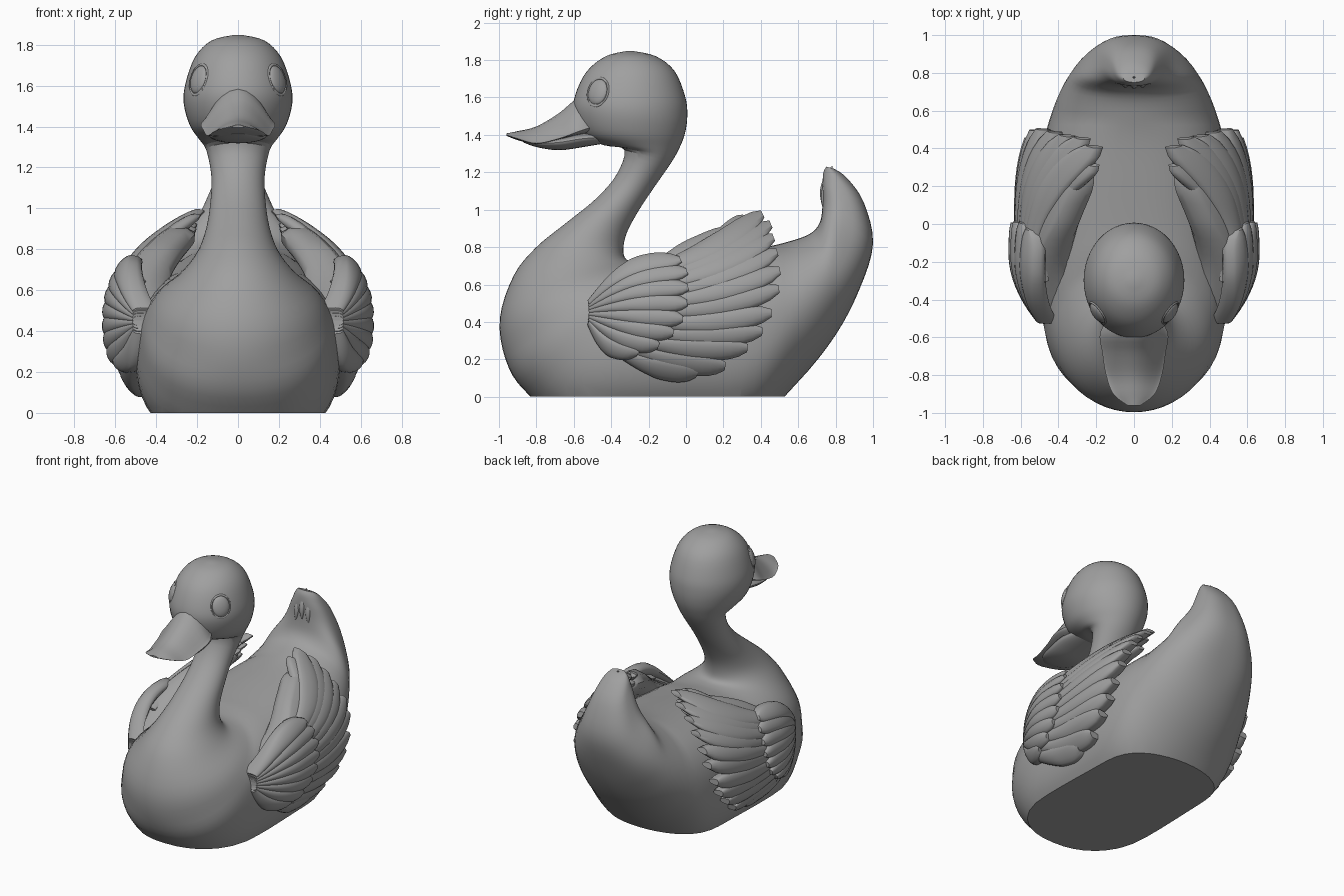
import bpy, bmesh, math
from mathutils import Vector

cube = bpy.data.objects.get("Cube")
if cube:
    bpy.data.objects.remove(cube)

grey = bpy.data.materials.new("plain grey")
grey.use_nodes = True
grey.diffuse_color = (0.35, 0.35, 0.35, 1)
grey.node_tree.nodes["Principled BSDF"].inputs["Base Color"].default_value = grey.diffuse_color


def finish(name, bm, sharp=50):
    bmesh.ops.recalc_face_normals(bm, faces=bm.faces)
    mesh = bpy.data.meshes.new(name)
    bm.to_mesh(mesh)
    bm.free()
    mesh.materials.append(grey)
    mesh.shade_smooth()
    mesh.set_sharp_from_angle(angle=math.radians(sharp))
    obj = bpy.data.objects.new(name, mesh)
    bpy.context.collection.objects.link(obj)


def loft(rings):
    """Skin a list of closed rings and cap both ends."""
    bm = bmesh.new()
    loops = [[bm.verts.new(p) for p in ring] for ring in rings]
    for a, b in zip(loops, loops[1:]):
        for i in range(len(a)):
            j = (i + 1) % len(a)
            bm.faces.new((a[i], a[j], b[j], b[i]))
    bm.faces.new(loops[0])
    bm.faces.new(loops[-1])
    return bm


def smooth_rows(rows, steps):
    """Catmull-Rom interpolation through rows of numbers."""
    rows = [Vector(r) for r in rows]
    out = []
    for i in range(len(rows) - 1):
        p0, p1 = rows[max(i - 1, 0)], rows[i]
        p2, p3 = rows[i + 1], rows[min(i + 2, len(rows) - 1)]
        for k in range(steps):
            t = k / steps
            out.append(p1 + (p2 - p0) * (t / 2)
                       + (p0 * 2 - p1 * 5 + p2 * 4 - p3) * (t * t / 2)
                       + (p1 * 3 - p0 - p2 * 3 + p3) * (t ** 3 / 2))
    return out + [rows[-1]]


def power(v, e):
    return math.copysign(abs(v) ** e, v)


def ramp(v, low, high):
    return min(1, max(0, (v - low) / (high - low)))


def angles(n):
    return [2 * math.pi * i / n for i in range(n)]


# Head, neck, body and tail: front/under point, back/upper point, half width
sections = [
    (-.32, 1.848, -.28, 1.848, .02), (-.43, 1.82, -.16, 1.82, .13),
    (-.53, 1.74, -.06, 1.74, .21), (-.59, 1.62, -.003, 1.6, .257),
    (-.6, 1.52, .007, 1.5, .265), (-.55, 1.4, -.005, 1.41, .235),
    (-.44, 1.345, -.035, 1.33, .19), (-.33, 1.32, -.08, 1.25, .155),
    (-.37, 1.19, -.17, 1.12, .13), (-.48, 1.06, -.25, 1.0, .135),
    (-.64, .93, -.315, .88, .155), (-.8, .8, -.335, .79, .195),
    (-.92, .65, -.32, .735, .27), (-.995, .42, -.26, .72, .385),
    (-.965, .2, -.18, .725, .45), (-.86, .03, -.1, .735, .48),
    (-.6, -.15, 0, .745, .5), (0, -.16, .2, .77, .5),
    (.35, -.14, .42, .8, .485), (.6, .08, .55, .83, .44),
    (.8, .33, .66, .87, .375), (.93, .58, .715, .93, .3),
    (1.0, .82, .73, 1.03, .2), (.95, 1.04, .73, 1.14, .13),
    (.86, 1.17, .735, 1.2, .09), (.79, 1.22, .75, 1.23, .055)]
rings = []
for ya, za, yb, zb, w in smooth_rows(sections, 4):
    front, back = Vector((0, ya, za)), Vector((0, yb, zb))
    mid, half = (front + back) / 2, (front - back) / 2
    e = 2 / (2 + .5 * max(ramp(w, .44, .5), ramp(ya, .85, .95)))
    rings.append([mid + half * power(math.cos(a), e)
                  + Vector((w * power(math.sin(a), e), 0, 0)) for a in angles(48)])
bm = loft(rings)
cut = bmesh.ops.bisect_plane(bm, geom=bm.verts[:] + bm.edges[:] + bm.faces[:],
                             plane_co=(0, 0, 0), plane_no=(0, 0, 1), clear_inner=True)
rim = [g for g in cut["geom_cut"] if isinstance(g, bmesh.types.BMEdge)]
bmesh.ops.edgeloop_fill(bm, edges=rim)
finish("body", bm, 25)


# Bill: y, half width, top, side and bottom heights
def bill(name, rows, peak):
    rings = []
    for y, w, top, side, low in smooth_rows(rows, 4):
        ring = []
        for a in angles(28):
            s = math.sin(a)
            z = side + (top - side) * s ** peak if s > 0 else side + (side - low) * s
            ring.append((w * math.cos(a), y, z))
        rings.append(ring)
    finish(name, loft(rings), 40)


bill("upper_bill", [(-.45, .1, 1.6, 1.46, 1.42), (-.57, .178, 1.6, 1.42, 1.4),
                    (-.68, .168, 1.515, 1.38, 1.375), (-.8, .148, 1.445, 1.355, 1.35),
                    (-.9, .11, 1.42, 1.38, 1.372), (-.96, .035, 1.408, 1.4, 1.395)], 2.6)
bill("lower_bill", [(-.4, .1, 1.42, 1.39, 1.36), (-.55, .15, 1.41, 1.38, 1.335),
                    (-.68, .145, 1.385, 1.36, 1.318), (-.8, .115, 1.375, 1.355, 1.335),
                    (-.87, .05, 1.375, 1.37, 1.36)], 1)


# Eyes: flattened ball inside a thin lid ring
def eye(side, label):
    out = Vector((side * .8, -.58, .26)).normalized()
    centre = Vector((side * .19, -.47, 1.628))
    across = out.cross(Vector((0, 0, 1))).normalized()
    up = across.cross(out)

    def place(r, a, h):
        return centre + across * (r * .92 * math.cos(a)) + up * (r * 1.08 * math.sin(a)) + out * h

    ball = [[place(.066 * math.cos(t), a, .026 * math.sin(t)) for a in angles(28)]
            for t in [math.pi * (i / 16 - .5) * .98 for i in range(17)]]
    finish(label + "_eye", loft(ball))
    lid = [[place(.071 + .007 * math.cos(t), a, .008 * math.sin(t)) for a in angles(28)]
           for t in angles(8)]
    finish(label + "_eyelid", loft(lid + lid[:1]))


eye(1, "left")
eye(-1, "right")


# Wings: feathers draped over a curved shell
def shell(y, z):
    u = abs(z - .45) / (.68 if z > .45 else .75)
    x = .62 * (1 - u ** 2.3)
    return x - 1.1 * max(0, -.15 - y) ** 2 - .35 * max(0, y - .1) ** 2


def feather(name, side, root, tip, width, bow, lift, depth):
    root, tip = Vector(root), Vector(tip)
    along = tip - root
    normal = Vector((-along.y, along.x)).normalized()
    rings = []
    for i in range(17):
        t = i / 16 * .985
        round_tip = math.sqrt(1 - max(0, (t - .75) / .25) ** 2)
        w = width * min(1, .3 + 1.2 * t) * round_tip
        c = root + along * t + normal * (bow * math.sin(math.pi * t))
        ring = []
        for a in angles(14):
            p = c + normal * (w * math.cos(a))
            s = math.sin(a)
            x = shell(*p) + lift + s * (.028 if s > 0 else depth) * (.4 + .6 * round_tip)
            ring.append((side * x, p.x, p.y))
        rings.append(ring)
    finish(name, loft(rings))


flight_tips = [(.42, .985), (.465, .93), (.48, .86), (.5, .78), (.515, .68), (.51, .58),
               (.47, .45), (.42, .35), (.34, .26), (.22, .16), (.07, .125)]
covert_tips = [(-.02, .735), (.015, .67), (.02, .585), (.015, .5),
               (-.01, .415), (-.06, .34), (-.14, .27), (-.25, .23)]
inner_tips = [(.32, .965), (.4, .92), (.34, .9), (.38, .85)]
for side, label in ((1, "left"), (-1, "right")):
    feather(label + "_wing_base", side, (-.42, .5), (.36, .86), .12, .01, -.04, .21)
    for i, tip in enumerate(flight_tips):
        f = i / (len(flight_tips) - 1)
        root = (-.3 - .1 * f, .64 - .38 * f)
        feather(f"{label}_flight_feather_{i + 1}", side, root, tip, .062,
                -.05 + .02 * f, -.012 - .003 * (i % 2), .1)
    for i, tip in enumerate(covert_tips):
        f = i / (len(covert_tips) - 1)
        root = (-.52, .5 - .1 * f)
        feather(f"{label}_covert_feather_{i + 1}", side, root, tip, .052,
                .07 - .12 * f, .018, .09)
    for i, tip in enumerate(inner_tips):
        feather(f"{label}_inner_feather_{i + 1}", side, (-.05, .7), tip, .05,
                -.02, -.05 - .03 * i, .08)

# Small curled feathers on the inside of the tail tip
for x in (-.045, 0, .045):
    rings = []
    for i in range(11):
        t = i / 10
        r = .005 + .016 * math.sin(math.pi * t)
        y = .73 + .05 * t * t + abs(x) * .12
        z = 1.03 + .2 * t - abs(x) * .5
        rings.append([(x * (1.1 - .3 * t) + r * math.cos(a), y + r * math.sin(a), z)
                      for a in angles(12)])
    finish("tail_curl", loft(rings))
